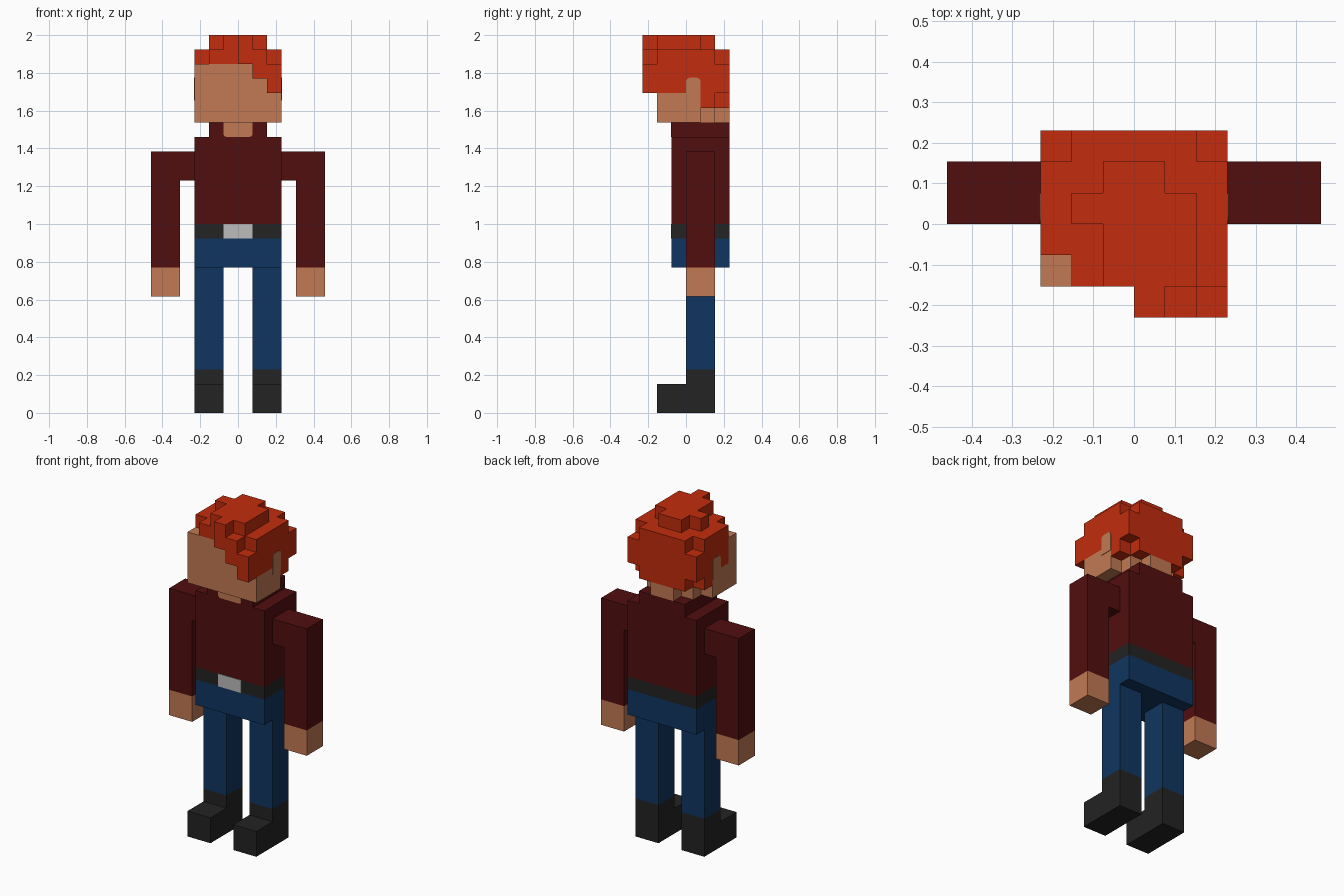
import bpy, bmesh, math
from mathutils import Vector

cube = bpy.data.objects.get("Cube")
if cube:
    bpy.data.objects.remove(cube, do_unlink=True)

U = 2 / 26  # size of one block


def material(name, rgb):
    lin = [((c / 255 + 0.055) / 1.055) ** 2.4 if c > 10 else c / 3294.6 for c in rgb]
    m = bpy.data.materials.new(name)
    m.use_nodes = True
    m.diffuse_color = (*lin, 1)
    bsdf = m.node_tree.nodes["Principled BSDF"]
    bsdf.inputs["Base Color"].default_value = (*lin, 1)
    bsdf.inputs["Roughness"].default_value = 0.9
    return m


skin = material("skin", (194, 121, 84))
hair_red = material("orange_red_hair", (194, 44, 14))
maroon = material("maroon_cloth", (82, 14, 15))
blue = material("blue_denim", (15, 53, 96))
black = material("black_leather", (35, 35, 35))
silver = material("silver", (188, 188, 188))


def add_object(name, bm, mat):
    mesh = bpy.data.meshes.new(name)
    bm.to_mesh(mesh)
    bm.free()
    mesh.materials.append(mat)
    ob = bpy.data.objects.new(name, mesh)
    bpy.context.collection.objects.link(ob)
    return ob


def cells_of(boxes):
    return {(x, y, z) for x0, x1, y0, y1, z0, z1 in boxes
            for x in range(x0, x1) for y in range(y0, y1) for z in range(z0, z1)}


def blocks(name, mat, boxes, cut=()):
    """Union of block ranges (x0, x1, y0, y1, z0, z1), keeping only the outer skin."""
    cells = cells_of(boxes) - cells_of(cut)
    bm = bmesh.new()
    verts = {}

    def vert(p):
        if p not in verts:
            verts[p] = bm.verts.new(Vector(p) * U)
        return verts[p]

    for c in sorted(cells):
        for axis in range(3):
            for side in (0, 1):
                near = list(c)
                near[axis] += 2 * side - 1
                if tuple(near) in cells:
                    continue
                a, b = (axis + 1) % 3, (axis + 2) % 3
                ring = []
                for da, db in ((0, 0), (1, 0), (1, 1), (0, 1)):
                    p = list(c)
                    p[axis] += side
                    p[a] += da
                    p[b] += db
                    ring.append(vert(tuple(p)))
                bm.faces.new(ring if side else ring[::-1])
    bmesh.ops.dissolve_limit(bm, angle_limit=math.radians(1),
                             verts=bm.verts[:], edges=bm.edges[:])
    return add_object(name, bm, mat)


def plate(name, mat, lo, hi, axis, round_z=None, radius=0.02):
    """Thin box; corners at height round_z are rounded across the plate's axis."""
    bm = bmesh.new()
    bmesh.ops.create_cube(bm, size=1)
    for v in bm.verts:
        v.co = Vector([hi[i] if v.co[i] > 0 else lo[i] for i in range(3)])
    if round_z is not None:
        edges = [e for e in bm.edges
                 if abs(e.verts[0].co[axis] - e.verts[1].co[axis]) > 1e-5
                 and all(abs(v.co.z - round_z) < 1e-5 for v in e.verts)]
        bmesh.ops.bevel(bm, geom=edges, offset=radius, segments=3,
                        profile=0.5, affect='EDGES')
    return add_object(name, bm, mat)


# Limbs, built once and mirrored
def limb(part, mat, boxes):
    for side, flip in (("left", False), ("right", True)):
        bs = [(-b[1], -b[0], *b[2:]) if flip else b for b in boxes]
        blocks(f"{side}_{part}", mat, bs)


limb("boot", black, [(1, 3, -2, 2, 0, 2), (1, 3, 0, 2, 2, 3)])
limb("leg", blue, [(1, 3, 0, 2, 3, 10)])
limb("sleeve", maroon, [(3, 6, 0, 2, 16, 18), (4, 6, 0, 2, 10, 16)])
limb("hand", skin, [(4, 6, 0, 2, 8, 10)])

# Hips, belt and sweater
blocks("hips", blue, [(-3, 3, -1, 3, 10, 12)])
blocks("belt", black, [(-3, 3, -1, 3, 12, 13)])
plate("belt_buckle", silver, (-U, -U - 0.003, 12 * U), (U, -U + 0.003, 13 * U), 1)
blocks("sweater", maroon, [(-3, 3, -1, 3, 13, 19)])
blocks("collar", maroon, [(-2, 2, -1, 3, 19, 20)])
plate("neck", skin, (-U, -U - 0.003, 19 * U), (U, -U + 0.003, 20 * U), 1, 19 * U, 0.015)

# Hair, from the crown down to the nape
hair_boxes = [
    # crown
    (-1, 1, 1, 2, 25, 26), (-2, 2, 0, 1, 25, 26), (-1, 2, -2, 0, 25, 26), (0, 1, -3, -2, 25, 26),
    # upper layer
    (-3, 3, -1, 2, 24, 25), (-2, 2, 2, 3, 24, 25), (-2, 3, -2, -1, 24, 25), (0, 2, -3, -2, 24, 25),
    # swept fringe
    (1, 3, -3, -2, 23, 24), (2, 3, -3, -1, 22, 24),
    # sides and back
    (-3, 3, -1, 3, 22, 24), (-3, 3, 1, 2, 21, 22), (-2, 2, 2, 3, 21, 22),
]
blocks("hair", hair_red, hair_boxes)

# Head, stepped in towards the nape
blocks("head", skin,
       [(-3, 3, -2, -1, 20, 24), (-3, 3, -1, 1, 20, 22),
        (-2, 2, 1, 2, 20, 21), (-1, 1, 2, 3, 20, 21)], cut=hair_boxes)

# Skin in front of the ears, with rounded tops
for side, s in (("left", 1), ("right", -1)):
    x = 3 * U * s
    top = 23.07 * U
    plate(f"{side}_temple", skin, (x - 0.003, 0, 21.5 * U), (x + 0.003, U, top), 0, top)
